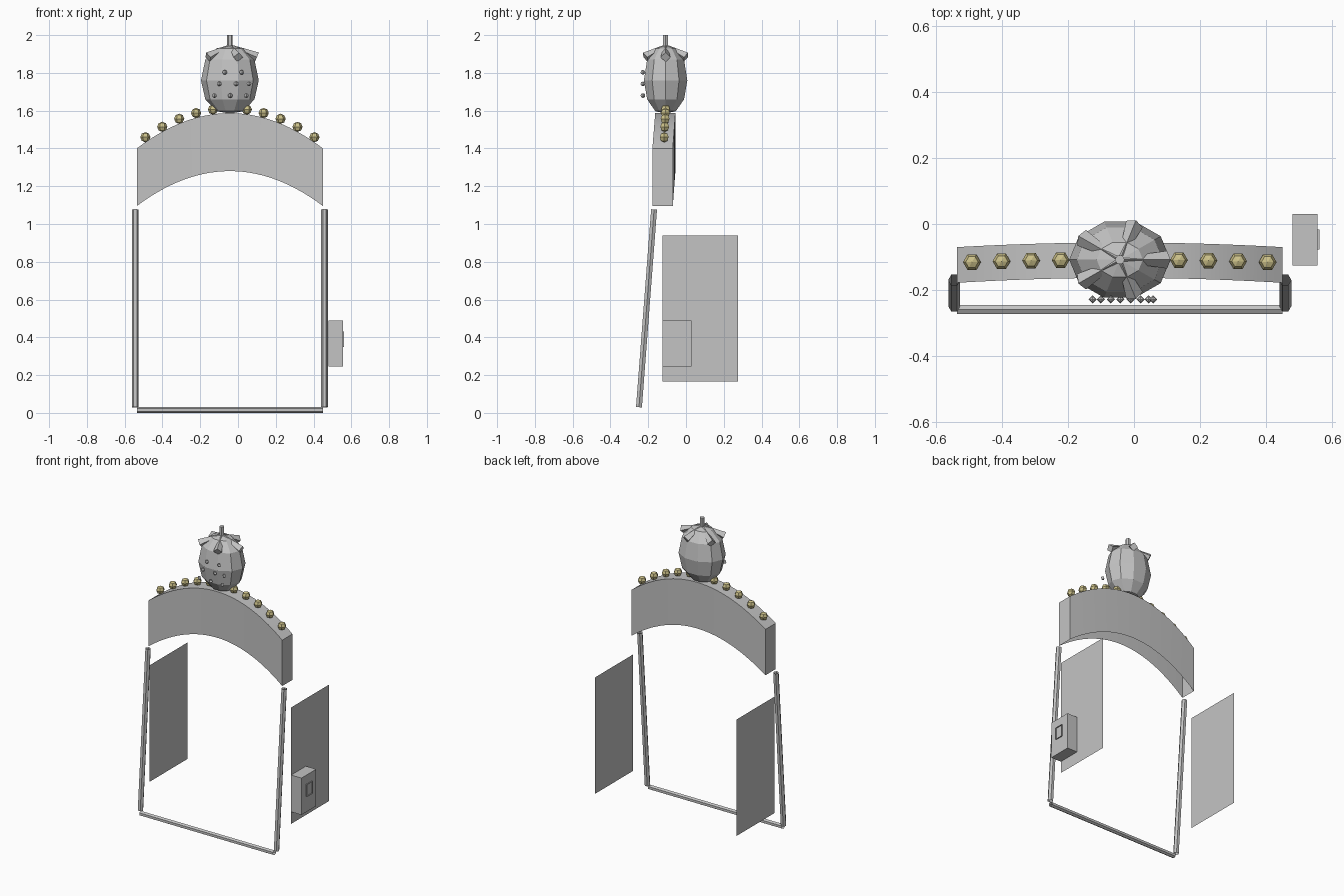
import bpy
import bmesh
import math
from mathutils import Vector

cube = bpy.data.objects.get("Cube")
if cube:
    bpy.data.objects.remove(cube, do_unlink=True)


def material(name, colour):
    m = bpy.data.materials.new(name)
    m.use_nodes = True
    m.diffuse_color = (*colour, 1)
    m.node_tree.nodes["Principled BSDF"].inputs["Base Color"].default_value = (*colour, 1)
    return m


GREY = material("grey", (0.55, 0.55, 0.55))
GOLD = material("pale gold", (0.6, 0.53, 0.25))

MID = -0.043          # centre line of the frame
HALF = 0.493          # half width of the arch
BERRY_Y = -0.108
SQUASH = 0.79         # depth of the berry relative to its width


def finish(name, bm, mat):
    bmesh.ops.remove_doubles(bm, verts=bm.verts, dist=0.0001)
    bmesh.ops.recalc_face_normals(bm, faces=bm.faces)
    mesh = bpy.data.meshes.new(name)
    bm.to_mesh(mesh)
    bm.free()
    mesh.materials.append(mat)
    ob = bpy.data.objects.new(name, mesh)
    bpy.context.collection.objects.link(ob)
    return ob


def loft(name, rings, mat, closed=True, caps=False):
    """Skin a list of point rings with quads."""
    bm = bmesh.new()
    rows = [[bm.verts.new(p) for p in ring] for ring in rings]
    n = len(rows[0])
    for a, b in zip(rows, rows[1:]):
        for i in range(n if closed else n - 1):
            j = (i + 1) % n
            bm.faces.new((a[i], a[j], b[j], b[i]))
    if caps:
        bm.faces.new(rows[0])
        bm.faces.new(rows[-1])
    return finish(name, bm, mat)


def lathe(name, profile, sides, mat, origin, axis=(0, 0, 1), first=(1, 0, 0),
          squash=1, caps=False):
    """Turn (radius, distance) points about an axis; first points to a corner."""
    w = Vector(axis).normalized()
    u = Vector(first)
    u = (u - w * u.dot(w)).normalized()
    v = w.cross(u) * squash
    rings = []
    for r, h in profile:
        angles = [math.tau * k / sides for k in range(sides)]
        rings.append([Vector(origin) + w * h + u * r * math.cos(a) + v * r * math.sin(a)
                      for a in angles])
    return loft(name, rings, mat, caps=caps)


def ball(name, radius, sides, mat, centre):
    arc = [math.pi * k / 4 for k in range(5)]
    return lathe(name, [(radius * math.sin(a), -radius * math.cos(a)) for a in arc],
                 sides, mat, centre)


def box(name, lo, hi, open_end=False):
    (x0, y0, z0), (x1, y1, z1) = lo, hi
    rings = [[(x, y0, z0), (x, y1, z0), (x, y1, z1), (x, y0, z1)] for x in (x0, x1)]
    return loft(name, rings, GREY, caps=not open_end)


# Bowed arch sign, open underneath
sections = []
STEPS = 28
for k in range(STEPS + 1):
    t = 2 * k / STEPS - 1
    rise = 1 - t * t
    x = MID + HALF * t
    front, back = -0.178 + 0.015 * rise, -0.07 + 0.014 * rise
    low, high = 1.095 + 0.185 * rise, 1.4 + 0.187 * rise
    sections.append([(x, front, low), (x, front, high), (x, back, high), (x, back, low)])
arch = loft("arch_sign", sections, GREY, closed=False, caps=True)
bpy.ops.object.select_all(action="DESELECT")
arch.select_set(True)
bpy.context.view_layer.objects.active = arch
bpy.ops.object.shade_smooth_by_angle(angle=math.radians(20))

# Gold bulbs along the arch
for k in range(-5, 6):
    ball("bulb", 0.027, 6, GOLD,
         (MID + 0.0895 * k, -0.108 - 0.0003 * k * k, 1.612 - 0.0061 * k * k))

# Front frame tubes, side panels
for side, label in ((-1, "right"), (1, "left")):
    foot = Vector((MID + 0.501 * side, -0.249, 0.03))
    head = Vector((MID + 0.501 * side, -0.169, 1.077))
    lathe(label + "_post", [(0.018, 0), (0.018, (head - foot).length)], 6, GREY,
          foot, head - foot)
    x = MID + 0.522 * side
    loft(label + "_side_panel", [[(x, -0.125, z), (x, 0.275, z)] for z in (0.165, 0.94)],
         GREY, closed=False)
lathe("bottom_rail", [(0.016, 0), (0.016, 2 * HALF)], 6, GREY,
      (MID - HALF, -0.259, 0.016), (1, 0, 0), (0, 0, 1))

# Coin box on the left panel, with a raised slot rim
box("coin_box", (0.479, -0.125, 0.245), (0.555, 0.03, 0.49))
box("slot_rim", (0.555, -0.077, 0.35), (0.562, -0.017, 0.43), open_end=True)

# Berry body
lathe("berry", [(0, 1.585), (0.072, 1.597), (0.13, 1.66), (0.153, 1.76),
                (0.13, 1.87), (0.07, 1.93), (0, 1.945)],
      10, GREY, (MID, BERRY_Y, 0), squash=SQUASH)

# Seeds on the front of the berry
for z, row in ((1.803, (-0.07, 0.02)), (1.742, (-0.1, -0.01, 0.058)),
               (1.68, (-0.125, -0.041, 0.044))):
    for x in row:
        ball("seed", 0.0125, 4, GREY, (x, -0.228, z))

# Five leaves, narrow at the stem and wide at the tip
for k in range(5):
    a = math.tau * k / 5
    start = Vector((MID, BERRY_Y, 1.945))
    reach = Vector((0.143 * math.cos(a), 0.143 * SQUASH * math.sin(a), -0.062))
    lathe("leaf", [(0.006, 0), (0.027, reach.length)], 4, GREY,
          start, reach, (0, 0, 1), caps=True)

# Stem
lathe("stem", [(0.015, 1.925), (0.015, 2.0)], 6, GREY, (MID, BERRY_Y, 0), caps=True)
